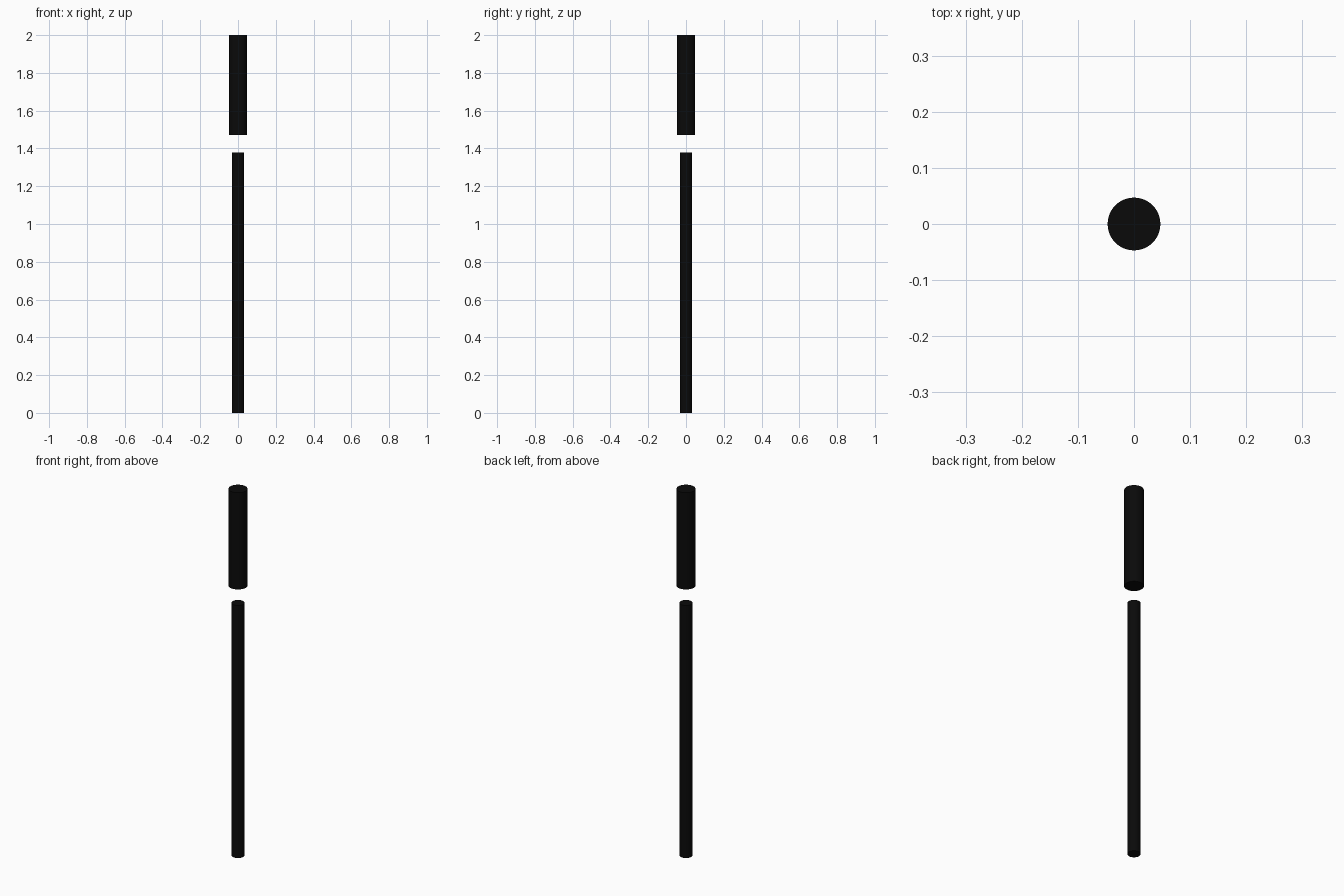
import bpy, math

if "Cube" in bpy.data.objects:
    bpy.data.objects.remove(bpy.data.objects["Cube"])

black = bpy.data.materials.new("black")
black.diffuse_color = (0.003, 0.003, 0.003, 1)
black.use_nodes = True
black.node_tree.nodes["Principled BSDF"].inputs["Base Color"].default_value = black.diffuse_color


def rod(name, radius, z0, z1):
    bpy.ops.mesh.primitive_cylinder_add(vertices=48, radius=radius, depth=z1 - z0,
                                        location=(0, 0, (z0 + z1) / 2))
    ob = bpy.context.object
    ob.name = name
    ob.data.materials.append(black)
    bpy.ops.object.shade_smooth_by_angle(angle=math.radians(40))
    return ob


# Long thin lower shaft
rod("lower_shaft", 0.032, 0.0, 1.378)
# Short thicker upper grip, separated by a gap
rod("upper_grip", 0.047, 1.472, 2.0)
